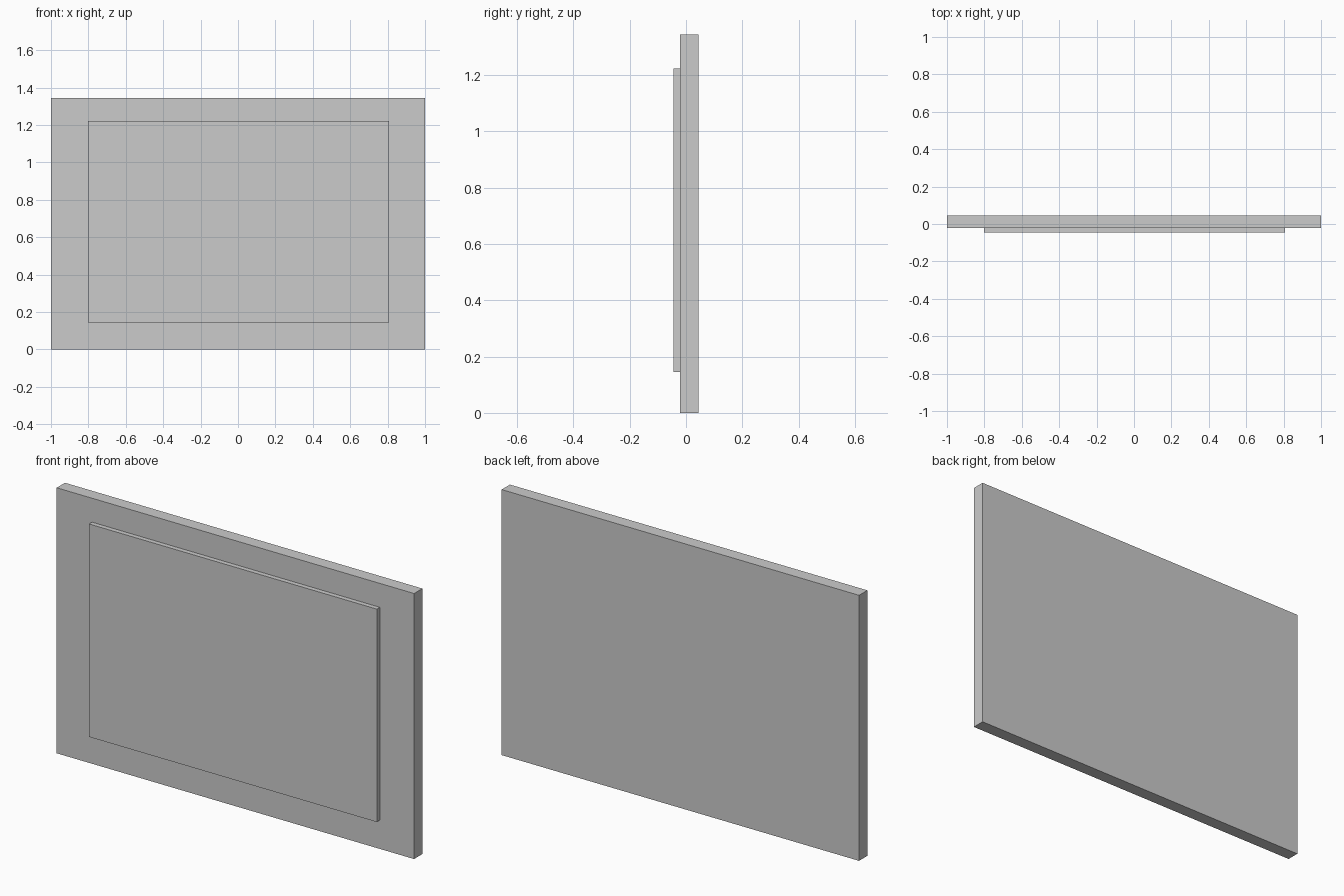
import bpy
import bmesh
from mathutils import Matrix, Vector

if "Cube" in bpy.data.objects:
    bpy.data.objects.remove(bpy.data.objects["Cube"])


def box(name, low, high):
    """Axis-aligned box between two corners."""
    low, high = Vector(low), Vector(high)
    bm = bmesh.new()
    matrix = Matrix.Translation((low + high) / 2) @ Matrix.Diagonal((*(high - low), 1))
    bmesh.ops.create_cube(bm, size=1, matrix=matrix)
    mesh = bpy.data.meshes.new(name)
    bm.to_mesh(mesh)
    bm.free()
    obj = bpy.data.objects.new(name, mesh)
    bpy.context.collection.objects.link(obj)
    return obj


# Large backing board
box("backing_board", (-1, -0.021, 0), (1, 0.045, 1.343))

# Thinner raised panel on the front face
box("front_panel", (-0.802, -0.045, 0.145), (0.808, -0.021, 1.222))
